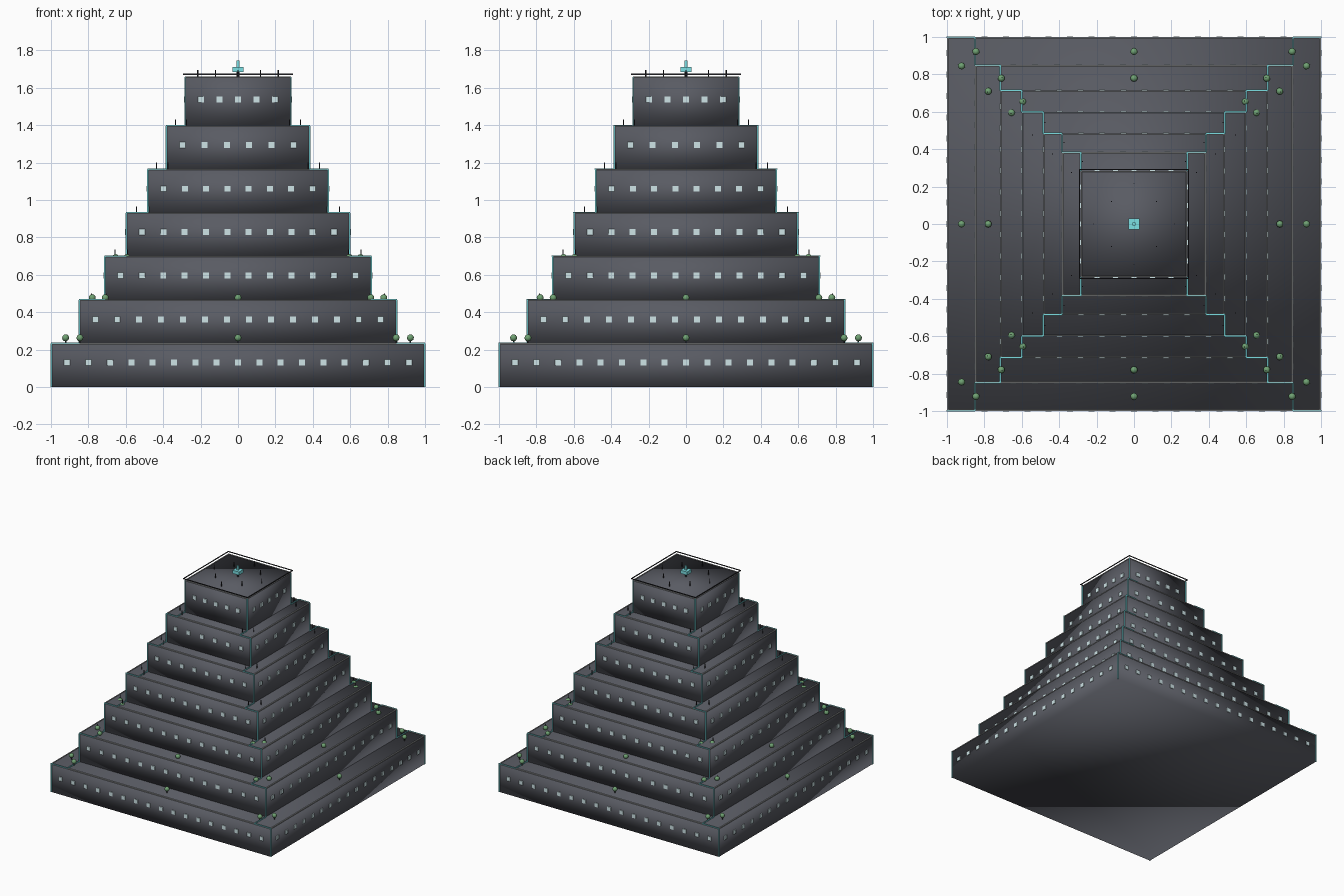
import bpy, bmesh
from mathutils import Matrix, Vector

if "Cube" in bpy.data.objects:
    bpy.data.objects.remove(bpy.data.objects["Cube"])


def material(name, col):
    m = bpy.data.materials.new(name)
    m.diffuse_color = (*col, 1)
    m.use_nodes = True
    m.node_tree.nodes["Principled BSDF"].inputs["Base Color"].default_value = m.diffuse_color
    return m


WALL = material("dark_wall", (0.10, 0.105, 0.125))
TRIM = material("pale_trim", (0.30, 0.31, 0.31))
GLOW = material("cyan_glow", (0.20, 0.75, 0.78))
GLASS = material("window_glass", (0.62, 0.78, 0.80))
LEAF = material("leaf", (0.16, 0.36, 0.17))
DARK = material("dark_metal", (0.03, 0.03, 0.035))


def box(bm, centre, size):
    bmesh.ops.create_cube(bm, size=1, matrix=Matrix.Translation(centre) @ Matrix.Diagonal((*size, 1)))


def rod(bm, x, y, z0, z1, r):
    bmesh.ops.create_cone(bm, cap_ends=True, segments=8, radius1=r, radius2=r, depth=z1 - z0,
                          matrix=Matrix.Translation((x, y, (z0 + z1) / 2)))


def finish(bm, name, mat, smooth=False):
    me = bpy.data.meshes.new(name)
    for f in bm.faces:
        f.smooth = smooth
    bm.to_mesh(me)
    bm.free()
    me.materials.append(mat)
    ob = bpy.data.objects.new(name, me)
    bpy.context.collection.objects.link(ob)
    return ob


def frame(bm, w, z, t, h):
    # Square ring of four thin bars
    for s in (-1, 1):
        box(bm, (0, s * w, z), (2 * w + t, t, h))
        box(bm, (s * w, 0, z), (t, 2 * w - t, h))


halves = [1.0, 0.85, 0.715, 0.60, 0.485, 0.385, 0.285]
levels = [0, 0.232, 0.465, 0.698, 0.93, 1.163, 1.395, 1.657]
SIGNS = [(a, b) for a in (-1, 1) for b in (-1, 1)]

# Stepped tiers
for i, w in enumerate(halves):
    bm = bmesh.new()
    z0, z1 = levels[i], levels[i + 1]
    w -= 0.003
    box(bm, (0, 0, (z0 + z1) / 2), (2 * w, 2 * w, z1 - z0))
    finish(bm, f"tier_{i + 1}", WALL, True)

# Windows, evenly spread on all four faces of each tier
bm = bmesh.new()
for i, w in enumerate(halves):
    n = round(2 * w / 0.12)
    z = levels[i] + (0.143 if i == 6 else 0.13)
    span = w - 0.087
    for k in range(n):
        u = -span + 2 * span * k / (n - 1)
        for s in (-1, 1):
            box(bm, (u, s * (w - 0.003), z), (0.032, 0.012, 0.032))
            box(bm, (s * (w - 0.003), u, z), (0.012, 0.032, 0.032))
finish(bm, "windows", GLASS)

# Terrace edge lips
bm = bmesh.new()
for i, w in enumerate(halves):
    frame(bm, w - 0.004, levels[i + 1], 0.007, 0.007)
finish(bm, "terrace_lips", TRIM)

# Glowing corner strips and stepped terrace strips
bm = bmesh.new()
for i, w in enumerate(halves):
    z0, z1 = levels[i], levels[i + 1]
    for sx, sy in SIGNS:
        box(bm, (sx * (w - 0.002), sy * (w - 0.002), (z0 + z1) / 2), (0.007, 0.007, z1 - z0))
        if i < 6:
            v = halves[i + 1]
            m, d = (w + v) / 2, w - v
            box(bm, (sx * v, sy * m, z1 + 0.003), (0.006, d, 0.006))
            box(bm, (sx * m, sy * w, z1 + 0.003), (d, 0.006, 0.006))
finish(bm, "glow_strips", GLOW)

# Terrace posts near the corners, and roof posts
bm = bmesh.new()
for i in range(1, 6):
    m = (halves[i] + halves[i + 1]) / 2
    c = halves[i + 1] - 0.01
    for sx, sy in SIGNS:
        rod(bm, sx * m, sy * c, levels[i + 1], levels[i + 1] + 0.036, 0.003)
        rod(bm, sx * c, sy * m, levels[i + 1], levels[i + 1] + 0.036, 0.003)
for s in (-1, 1):
    rod(bm, s * 0.215, 0, 1.655, 1.695, 0.003)
    rod(bm, 0, s * 0.215, 1.655, 1.695, 0.003)
for sx, sy in SIGNS:
    rod(bm, sx * 0.12, sy * 0.12, 1.655, 1.695, 0.003)
finish(bm, "posts", DARK)

# Shrubs on the three lower terraces
leaves, stems = bmesh.new(), bmesh.new()
for i, zc in enumerate((0.263, 0.477, 0.692)):
    a = (halves[i] + halves[i + 1]) / 2 - 0.003
    b = halves[i + 1] - 0.005
    spots = [(sx * a, sy * b) for sx, sy in SIGNS] + [(sx * b, sy * a) for sx, sy in SIGNS]
    if i < 2:
        spots += [(0, a), (0, -a), (a, 0), (-a, 0)]
    for x, y in spots:
        bmesh.ops.create_icosphere(leaves, subdivisions=2, radius=0.019,
                                   matrix=Matrix.Translation((x, y, zc)))
        if i == 0:
            rod(stems, x, y, levels[1], zc, 0.004)
finish(leaves, "shrubs", LEAF, True)
finish(stems, "shrub_stems", DARK)

# Roof railing
bm = bmesh.new()
frame(bm, 0.292, 1.672, 0.006, 0.006)
finish(bm, "roof_rail", DARK)

# Rooftop beacon: stem, block and spire
bm = bmesh.new()
box(bm, (0, 0, 1.698), (0.058, 0.058, 0.027))
box(bm, (0, 0, 1.727), (0.014, 0.014, 0.036))
finish(bm, "beacon", GLOW)
bm = bmesh.new()
rod(bm, 0, 0, 1.655, 1.69, 0.008)
finish(bm, "beacon_stem", DARK)
